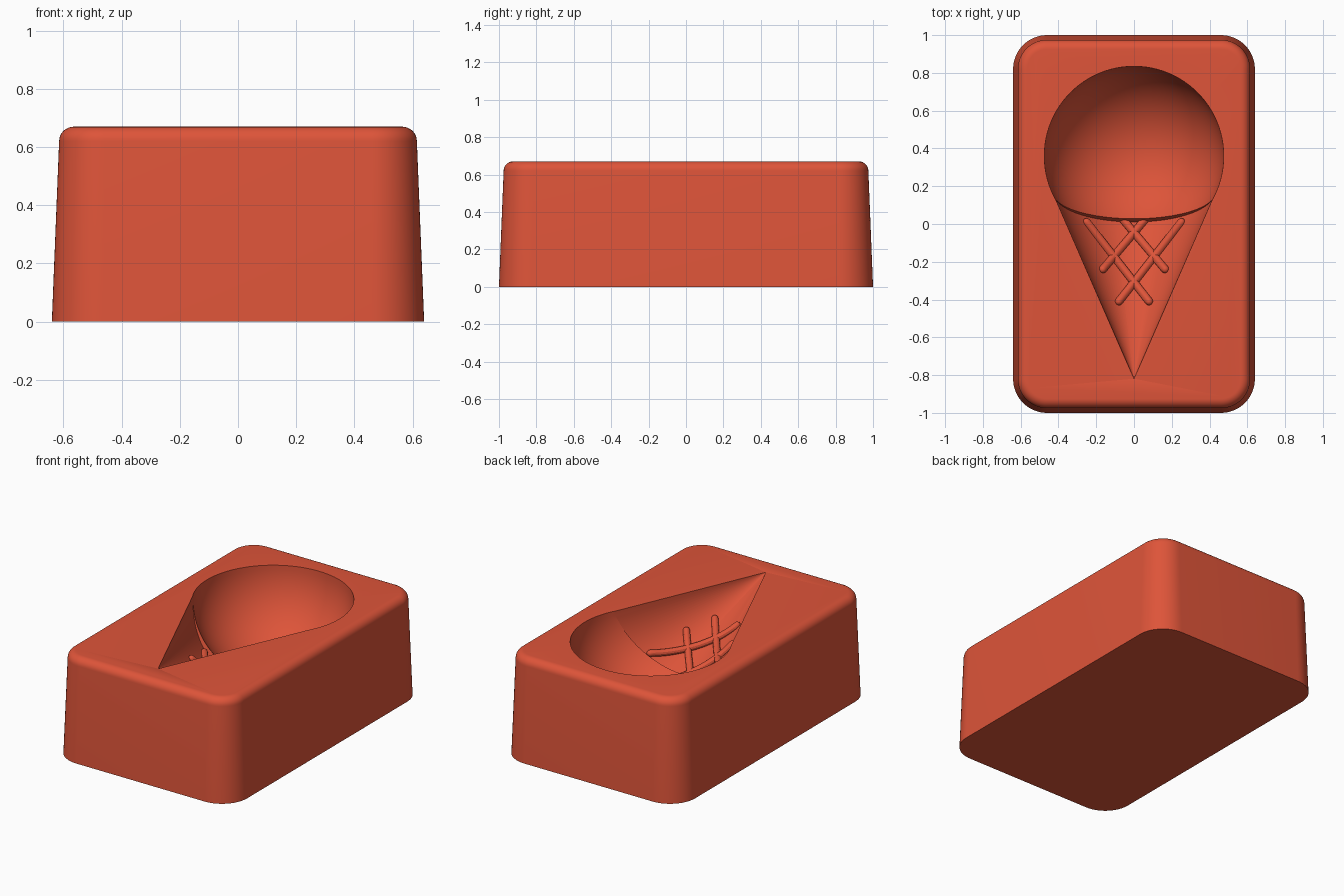
import bpy, bmesh
from math import sin, cos, pi, sqrt, radians
from mathutils import Vector

if "Cube" in bpy.data.objects:
    bpy.data.objects.remove(bpy.data.objects["Cube"], do_unlink=True)

TOP = 0.67            # block height
TIP = -0.82           # y of the cone tip
SLOPE = 0.437         # cone half width per unit length
DEEP = 1.08           # cone depth relative to its half width
RIM = 0.14            # y where the cone meets the scoop at the top
LEAN = 0.33           # lean of the cone's end wall

red = bpy.data.materials.new("coral_red")
red.use_nodes = True
color = (0.73, 0.089, 0.041, 1)
red.diffuse_color = color
red.node_tree.nodes["Principled BSDF"].inputs["Base Color"].default_value = color


def add_object(name, bm):
    bmesh.ops.recalc_face_normals(bm, faces=bm.faces)
    mesh = bpy.data.meshes.new(name)
    bm.to_mesh(mesh)
    bm.free()
    mesh.materials.append(red)
    obj = bpy.data.objects.new(name, mesh)
    bpy.context.collection.objects.link(obj)
    return obj


def smooth(obj):
    obj.data.shade_smooth()
    obj.data.set_sharp_from_angle(angle=radians(30))


def loft(bm, rings):
    loops = [[bm.verts.new(p) for p in ring] for ring in rings]
    for a, b in zip(loops, loops[1:]):
        for i in range(len(a)):
            j = (i + 1) % len(a)
            bm.faces.new((a[i], a[j], b[j], b[i]))
    bm.faces.new(loops[0])
    bm.faces.new(loops[-1])


def rounded_rect(inset, z, radius=0.18, steps=16):
    points = []
    for k, (sx, sy) in enumerate([(1, 1), (-1, 1), (-1, -1), (1, -1)]):
        for i in range(steps + 1):
            a = (k + i / steps) * pi / 2
            r = radius - inset
            points.append((sx * (0.64 - radius) + r * cos(a),
                           sy * (1.0 - radius) + r * sin(a), z))
    return points


# Tapered block with a rounded top edge
EDGE = 0.05
rings = [rounded_rect(0, 0)]
for i in range(9):
    a = i / 8 * pi / 2
    rings.append(rounded_rect(0.025 + EDGE * (1 - cos(a)), TOP - EDGE + EDGE * sin(a)))
bm = bmesh.new()
loft(bm, rings)
block = add_object("mold_block", bm)

# Round scoop cutter
bm = bmesh.new()
bmesh.ops.create_uvsphere(bm, u_segments=96, v_segments=48, radius=0.475)
bmesh.ops.translate(bm, verts=bm.verts, vec=(0, 0.36, TOP))
scoop = add_object("scoop_cutter", bm)

# Cone cutter with a leaning end wall
bm = bmesh.new()
tip = bm.verts.new((0, TIP, TOP + 0.0005))
base = []
for i in range(96):
    a = (i + 0.5) / 96 * 2 * pi
    r = SLOPE * (RIM - TIP) / (1 + SLOPE * LEAN * DEEP * sin(a))
    d = r * DEEP * sin(a)
    base.append(bm.verts.new((r * cos(a), RIM - LEAN * d, TOP - d)))
for i in range(96):
    bm.faces.new((tip, base[i], base[(i + 1) % 96]))
bm.faces.new(base)
cone = add_object("cone_cutter", bm)

# Carve both hollows
for cutter in (scoop, cone):
    cutter.hide_render = True
    mod = block.modifiers.new("carve", "BOOLEAN")
    mod.operation = "DIFFERENCE"
    mod.solver = "EXACT"
    mod.object = cutter
bpy.context.view_layer.update()
carved = bpy.data.meshes.new_from_object(
    block.evaluated_get(bpy.context.evaluated_depsgraph_get()))
block.modifiers.clear()
block.data = carved
smooth(block)
for cutter in (scoop, cone):
    bpy.data.objects.remove(cutter, do_unlink=True)


# Waffle ridges lying on the cone floor
def floor_point(x, y):
    half = SLOPE * (y - TIP)
    return Vector((x, y, TOP + 0.008 - DEEP * sqrt(max(half * half - x * x, 0))))


def ridge(name, start, end, radius=0.021, steps=20, sides=12):
    path = []
    for i in range(steps + 1):
        t = i / steps
        path.append(floor_point(start[0] + (end[0] - start[0]) * t,
                                start[1] + (end[1] - start[1]) * t))
    first = (path[1] - path[0]).normalized()
    last = (path[-1] - path[-2]).normalized()
    # Rounded ends
    stations = [(path[0] - first * radius * cos(a), first, radius * sin(a))
                for a in (0.25, 0.7, 1.1)]
    for i, p in enumerate(path):
        way = path[min(i + 1, steps)] - path[max(i - 1, 0)]
        stations.append((p, way.normalized(), radius))
    stations += [(path[-1] + last * radius * cos(a), last, radius * sin(a))
                 for a in (1.1, 0.7, 0.25)]
    rings = []
    for p, way, r in stations:
        u = way.cross(Vector((0, 0, 1))).normalized()
        v = u.cross(way)
        rings.append([p + r * (u * cos(k / sides * 2 * pi) + v * sin(k / sides * 2 * pi))
                      for k in range(sides)])
    bm = bmesh.new()
    loft(bm, rings)
    smooth(add_object(name, bm))


for side, s in (("left", 1), ("right", -1)):
    ridge("long_ridge_" + side, (s * 0.25, 0.01), (s * -0.08, -0.41))
    ridge("short_ridge_" + side, (s * 0.085, 0.055), (s * -0.165, -0.24))
